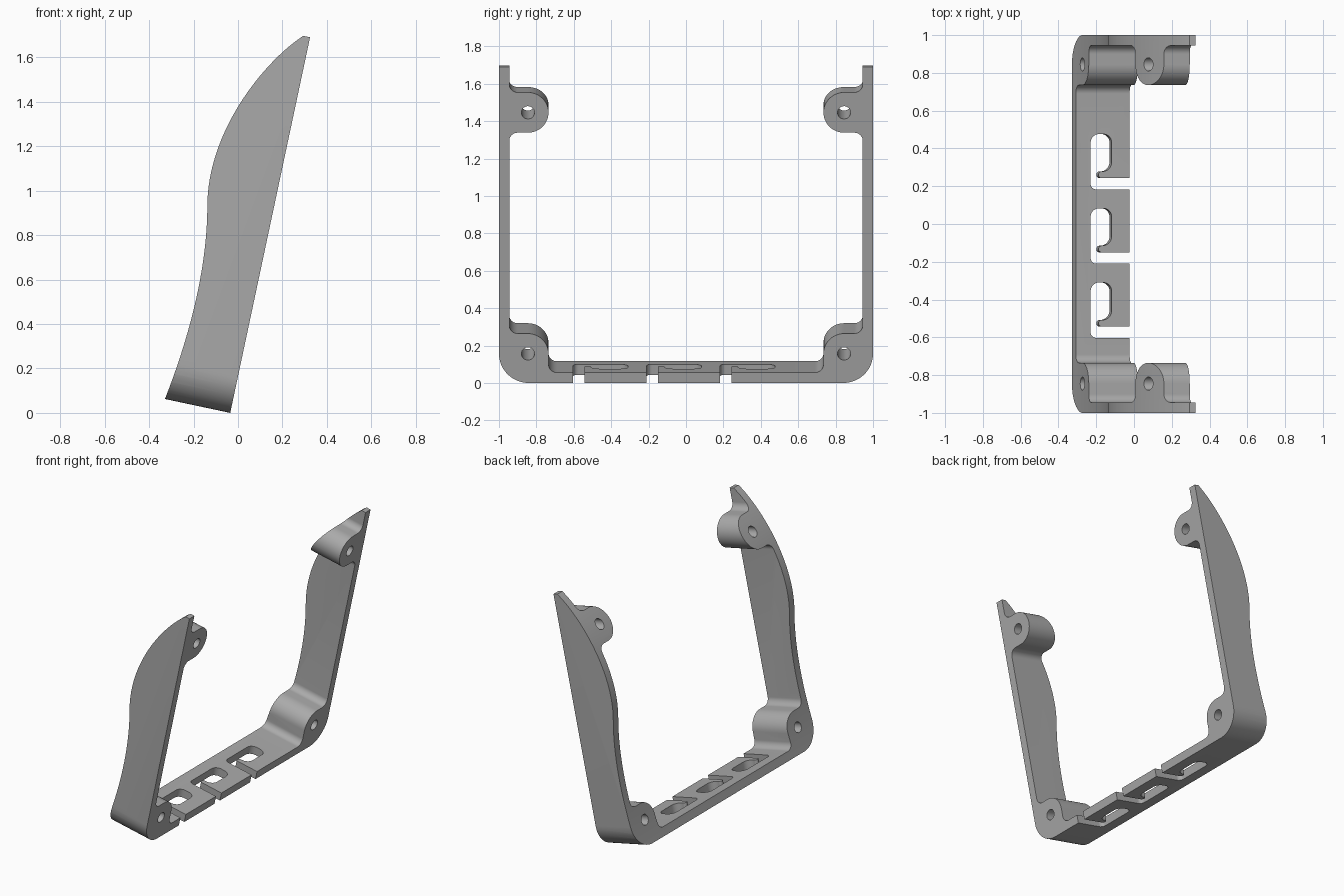
import bpy, bmesh, math
from mathutils import Vector
from mathutils.geometry import interpolate_bezier

if "Cube" in bpy.data.objects:
    bpy.data.objects.remove(bpy.data.objects["Cube"], do_unlink=True)

# The whole bracket leans back about the y axis
TILT = math.radians(12)
BASE = Vector((-0.035, 0, 0))
UP = Vector((math.sin(TILT), 0, math.cos(TILT)))
FRONT = Vector((-math.cos(TILT), 0, math.sin(TILT)))
SIDE = Vector((0, 1, 0))


def rounded(corners, steps=12):
    """Polygon whose right-angled corners (a, b, radius) are filleted."""
    pts = []
    for i, (a, b, r) in enumerate(corners):
        p = Vector((a, b))
        if r == 0:
            pts.append(p)
            continue
        d1 = (Vector(corners[i - 1][:2]) - p).normalized()
        d2 = (Vector(corners[(i + 1) % len(corners)][:2]) - p).normalized()
        centre = p + (d1 + d2) * r
        for k in range(steps + 1):
            t = math.pi / 2 * k / steps
            pts.append(centre - r * (math.cos(t) * d2 + math.sin(t) * d1))
    return pts


def prism(name, pts, start, end, origin, ax, ay, depth):
    """Extrude a 2D outline along the depth axis."""
    bm = bmesh.new()
    verts = [bm.verts.new(origin + ax * p[0] + ay * p[1] + depth * start) for p in pts]
    face = bm.faces.new(verts)
    bmesh.ops.remove_doubles(bm, verts=bm.verts[:], dist=1e-5)
    face = bm.faces[:][0]
    new = bmesh.ops.extrude_face_region(bm, geom=[face])["geom"]
    moved = [v for v in new if isinstance(v, bmesh.types.BMVert)]
    bmesh.ops.translate(bm, verts=moved, vec=depth * (end - start))
    if not any(f.is_valid and len(f.verts) == len(moved) and f.verts[0] not in moved
               for f in bm.faces):
        bm.faces.new([v for v in bm.verts if v not in moved])
    bmesh.ops.recalc_face_normals(bm, faces=bm.faces[:])
    mesh = bpy.data.meshes.new(name)
    bm.to_mesh(mesh)
    bm.free()
    obj = bpy.data.objects.new(name, mesh)
    bpy.context.collection.objects.link(obj)
    return obj


def cut(target, cutter, operation="DIFFERENCE"):
    cutter.hide_render = True
    mod = target.modifiers.new("cut", "BOOLEAN")
    mod.operation = operation
    mod.solver = "EXACT"
    mod.object = cutter
    bpy.ops.object.select_all(action="DESELECT")
    bpy.context.view_layer.objects.active = target
    target.select_set(True)
    bpy.ops.object.modifier_apply(modifier=mod.name)
    bpy.data.objects.remove(cutter, do_unlink=True)


# U-shaped frame outline: wall, upper boss, lower boss, base plate
WALL, BOSS, R = 0.945, 0.735, 0.11
HOLE_Y, LOW, HIGH = 0.845, 0.16, 1.478
half = [
    (1, 0, 0.16), (1, 1.728, 0), (WALL, 1.728, 0),
    (WALL, HIGH + R, 0.045), (BOSS, HIGH + R, R),
    (BOSS, HIGH - R, R), (WALL, HIGH - R, 0.045),
    (WALL, LOW + R, 0.045), (BOSS, LOW + R, R), (BOSS, 0.057, 0.045),
]
outline = half + [(-a, b, r) for a, b, r in reversed(half)]
frame = prism("bracket_frame", rounded(outline), 0, 0.45, BASE, SIDE, UP, FRONT)

# Curved front edge of the side arms
bottom, waist, top = Vector((-0.327, 0.067)), Vector((-0.138, 0.93)), Vector((0.284, 1.69))
curve = interpolate_bezier(bottom, Vector((-0.22, 0.34)), Vector((-0.138, 0.65)), waist, 24)
curve += interpolate_bezier(waist, Vector((-0.138, 1.27)), Vector((0.12, 1.58)), top, 24)[1:]
side_shape = [(-0.38, -0.07)] + [(p[0], p[1]) for p in curve] + [(0.384, 1.757), (0.7, 1.757), (0.7, -0.07)]
silhouette = prism("side_silhouette", side_shape, -1.2, 1.2, Vector(),
                   Vector((1, 0, 0)), Vector((0, 0, 1)), SIDE)
cut(frame, silhouette, "INTERSECT")

# Screw holes through the four bosses
for side in (-1, 1):
    for height in (LOW, HIGH):
        ring = [(side * HOLE_Y + 0.035 * math.cos(k * math.tau / 32),
                 height + 0.035 * math.sin(k * math.tau / 32)) for k in range(32)]
        cut(frame, prism("screw_hole", ring, -0.1, 0.6, BASE, SIDE, UP, FRONT))

# Hooked slots in the base plate, open to the back edge
hook = [
    (-0.05, 0, 0), (0.211, 0, 0.03), (0.211, 0.293, 0.045), (0.097, 0.293, 0.045),
    (0.097, 0.095, 0.05), (0.168, 0.095, 0.016), (0.168, 0.06, 0.016), (-0.05, 0.06, 0),
]
for y in (0.183, -0.21, -0.603):
    cut(frame, prism("hook_slot", rounded(hook, 8), -0.05, 0.12,
                     BASE + SIDE * y, FRONT, SIDE, UP))

# Grey finish
grey = bpy.data.materials.new("mid_grey")
grey.use_nodes = True
colour = (0.4, 0.4, 0.4, 1)
grey.diffuse_color = colour
grey.node_tree.nodes["Principled BSDF"].inputs["Base Color"].default_value = colour
frame.data.materials.clear()
frame.data.materials.append(grey)
for poly in frame.data.polygons:
    poly.material_index = 0
bpy.ops.object.shade_smooth_by_angle(angle=math.radians(30))
